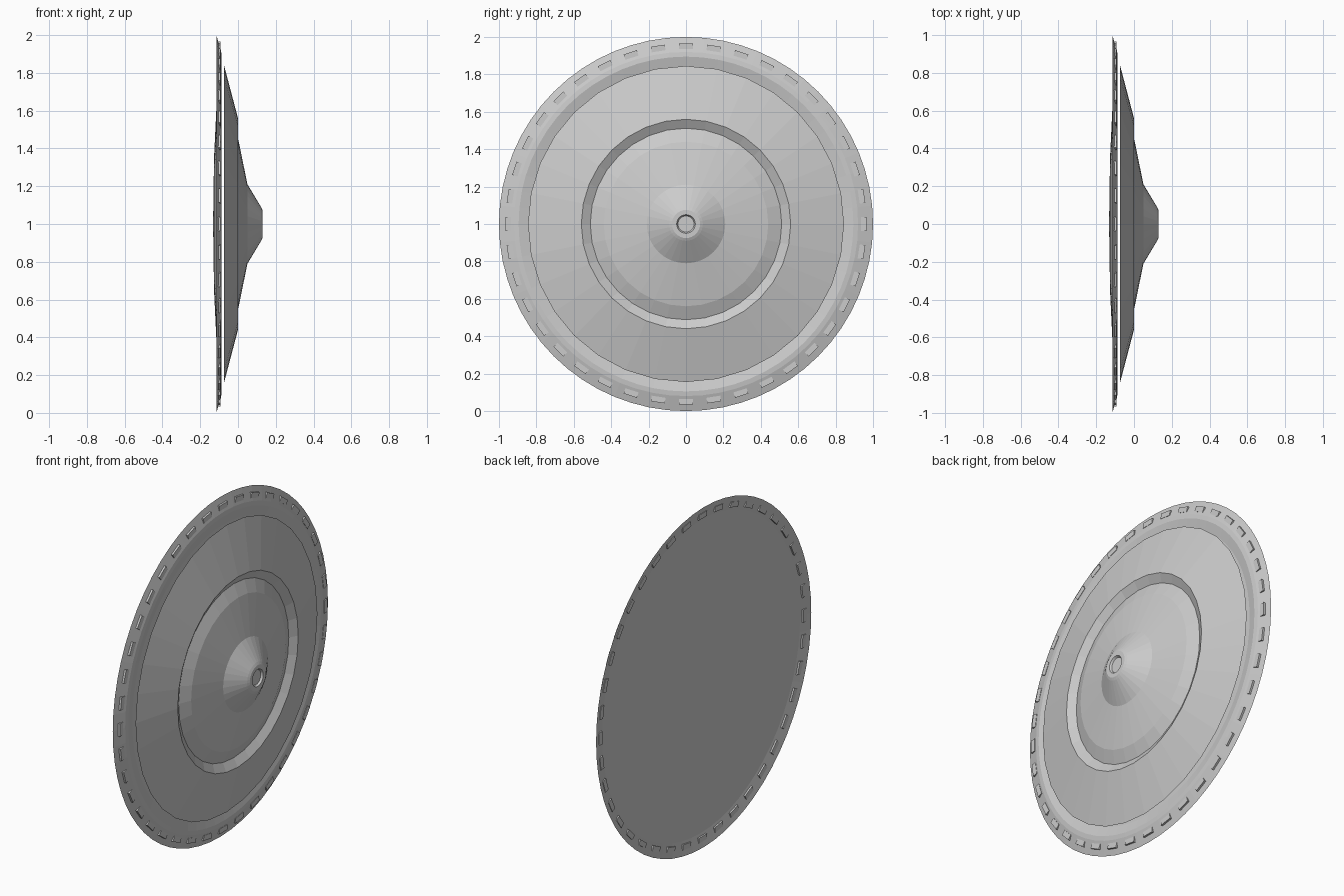
import bpy, bmesh, math
from mathutils import Matrix

if "Cube" in bpy.data.objects:
    bpy.data.objects.remove(bpy.data.objects["Cube"], do_unlink=True)

grey = bpy.data.materials.new("hull grey")
grey.use_nodes = True
grey.diffuse_color = (0.6, 0.6, 0.6, 1)
grey.node_tree.nodes["Principled BSDF"].inputs["Base Color"].default_value = (0.6, 0.6, 0.6, 1)


def finish(name, bm):
    mesh = bpy.data.meshes.new(name)
    bm.to_mesh(mesh)
    bm.free()
    obj = bpy.data.objects.new(name, mesh)
    bpy.context.collection.objects.link(obj)
    mesh.materials.append(grey)
    obj.location.z = 1
    return obj


def lathe(name, profile, sides):
    """Spin (radius, x) points around the x axis."""
    bm = bmesh.new()
    verts = [bm.verts.new((x, 0, r)) for r, x in profile]
    edges = [bm.edges.new(pair) for pair in zip(verts, verts[1:])]
    bmesh.ops.spin(bm, geom=verts + edges, axis=(1, 0, 0), cent=(0, 0, 0),
                   angle=math.tau, steps=sides)
    bmesh.ops.remove_doubles(bm, verts=bm.verts, dist=1e-4)
    bmesh.ops.dissolve_degenerate(bm, edges=bm.edges, dist=1e-5)
    bmesh.ops.recalc_face_normals(bm, faces=bm.faces)
    return finish(name, bm)


# Thin flared rim with a bowl in front and a shallow dome behind
lathe("rim_disc", [(0, -0.11), (0.84, -0.1), (0.895, -0.087), (0.92, -0.09),
                   (1, -0.115), (0.92, -0.098), (0.6, -0.115),
                   (0.35, -0.127), (0, -0.132)], 64)

# Dish with a raised lip, a groove, an inner dome and a recessed nose
lathe("dish", [(0, -0.07), (0.845, -0.075), (0.56, 0), (0.512, -0.028), (0.44, 0.003),
               (0.21, 0.05), (0.09, 0.122), (0.075, 0.129),
               (0.05, 0.129), (0.043, 0.118), (0, 0.118)], 32)

# Ring of small blocks set through the rim
blocks = bmesh.new()
count = 40
for i in range(count):
    place = (Matrix.Rotation(math.tau * i / count, 4, 'X')
             @ Matrix.Translation((-0.102, 0, 0.95))
             @ Matrix.Diagonal((0.018, 0.075, 0.03, 1)))
    bmesh.ops.create_cube(blocks, size=1, matrix=place)
finish("rim_blocks", blocks)
